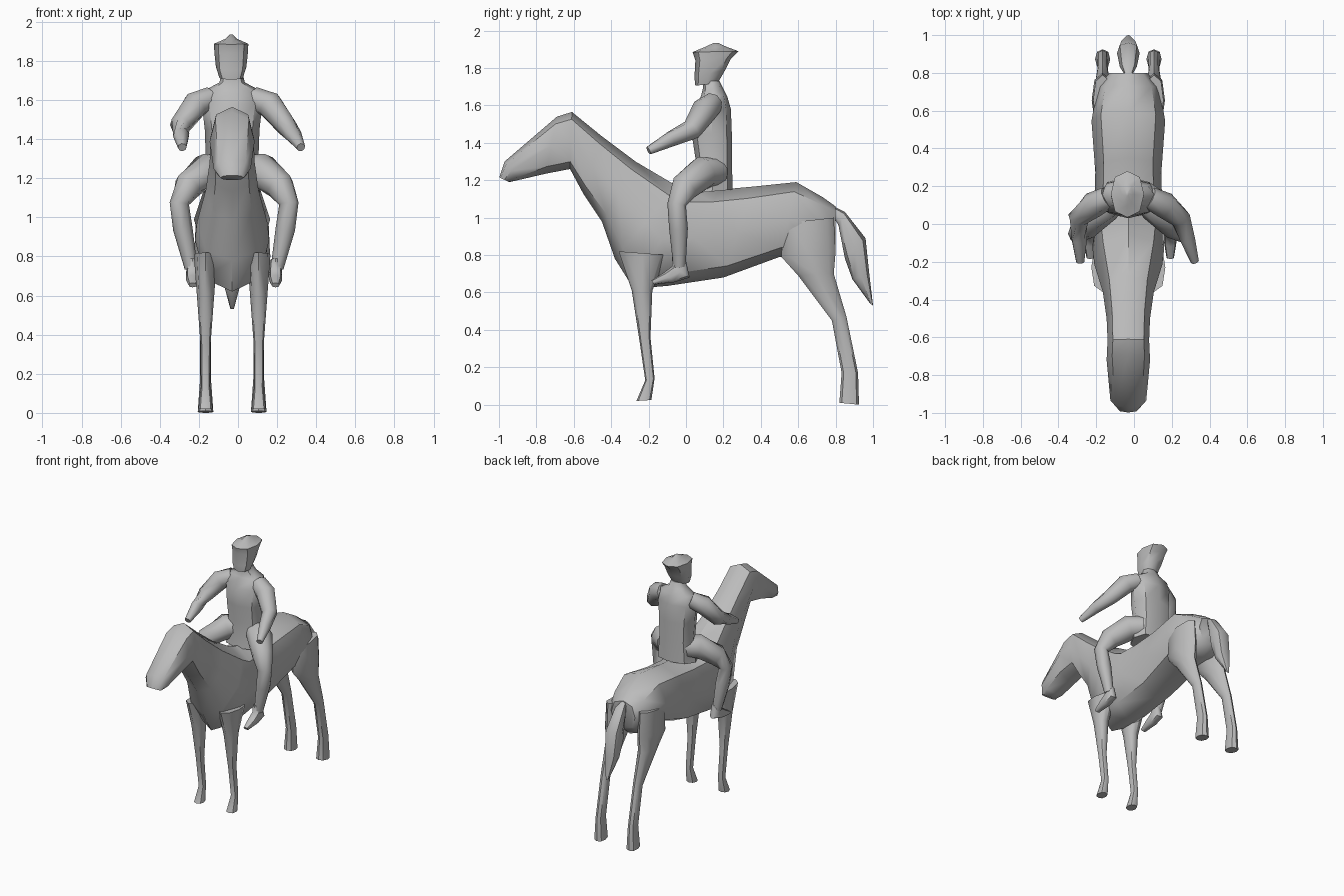
import bpy, bmesh, math
from mathutils import Vector

CX = -0.03   # the horse and rider sit slightly off centre
SIDES = 8

grey = bpy.data.materials.new("plain grey")
grey.diffuse_color = (0.5, 0.5, 0.5, 1)


def skin(name, rings):
    """Join a list of point rings into one closed, smooth surface."""
    bm = bmesh.new()
    loops = [[bm.verts.new(p) for p in r] for r in rings]
    for a, b in zip(loops, loops[1:]):
        for i in range(SIDES):
            j = (i + 1) % SIDES
            bm.faces.new((a[i], a[j], b[j], b[i]))
    bm.faces.new(loops[0])
    bm.faces.new(loops[-1])
    bmesh.ops.recalc_face_normals(bm, faces=bm.faces)
    mesh = bpy.data.meshes.new(name)
    bm.to_mesh(mesh)
    bm.free()
    mesh.materials.append(grey)
    ob = bpy.data.objects.new(name, mesh)
    bpy.context.collection.objects.link(ob)
    bpy.ops.object.select_all(action='DESELECT')
    ob.select_set(True)
    bpy.context.view_layer.objects.active = ob
    bpy.ops.object.shade_smooth_by_angle(angle=math.radians(50))


def oval(mid, u, v, power):
    pts = []
    for i in range(SIDES):
        a = 2 * math.pi * i / SIDES
        c, s = math.cos(a), math.sin(a)
        c = math.copysign(abs(c) ** power, c) if abs(c) > 1e-6 else 0
        s = math.copysign(abs(s) ** power, s) if abs(s) > 1e-6 else 0
        pts.append(mid + u * c + v * s)
    return pts


def profile(name, x, rows, power=0.85):
    """Rows: y, z of one edge, y, z of the other edge, half width in x."""
    rings = []
    for y1, z1, y2, z2, w in rows:
        a, b = Vector((x, y1, z1)), Vector((x, y2, z2))
        rings.append(oval((a + b) / 2, (a - b) / 2, Vector((w, 0, 0)), power))
    skin(name, rings)


def limb(name, rows):
    """Rows: x, y, z of the centre line and radius."""
    pts = [Vector(r[:3]) for r in rows]
    rings = []
    for i, p in enumerate(pts):
        t = (pts[min(i + 1, len(pts) - 1)] - pts[max(i - 1, 0)]).normalized()
        u = t.cross(Vector((0, 1, 0.3))).normalized()
        rings.append(oval(p, u * rows[i][3], t.cross(u) * rows[i][3], 0.95))
    skin(name, rings)


# Horse: head, neck and barrel in one sweep
profile("horse_body", CX, [
    (-0.998, 1.215, -0.945, 1.19, 0.06),
    (-0.97, 1.30, -0.90, 1.20, 0.095),
    (-0.69, 1.54, -0.75, 1.235, 0.115),
    (-0.61, 1.565, -0.62, 1.26, 0.11),
    (-0.45, 1.435, -0.55, 1.13, 0.115),
    (-0.27, 1.30, -0.45, 0.98, 0.135),
    (-0.05, 1.17, -0.38, 0.78, 0.18),
    (0.02, 1.15, -0.28, 0.62, 0.19),
    (0.18, 1.15, -0.10, 0.635, 0.18),
    (0.35, 1.165, 0.20, 0.68, 0.175),
    (0.59, 1.19, 0.50, 0.79, 0.195),
    (0.73, 1.11, 0.72, 0.78, 0.165),
    (0.80, 1.06, 0.80, 0.85, 0.10)])

profile("tail", CX, [
    (0.79, 1.06, 0.79, 1.00, 0.02),
    (0.85, 1.03, 0.815, 0.96, 0.045),
    (0.96, 0.89, 0.85, 0.78, 0.06),
    (0.98, 0.70, 0.89, 0.67, 0.05),
    (1.0, 0.53, 0.985, 0.54, 0.01)])

for side, label in ((-1, "left"), (1, "right")):
    # Horse legs
    profile(label + "_front_leg", CX + side * 0.136, [
        (-0.36, 0.82, -0.10, 0.80, 0.06),
        (-0.29, 0.61, -0.18, 0.61, 0.045),
        (-0.25, 0.35, -0.19, 0.36, 0.026),
        (-0.218, 0.13, -0.168, 0.14, 0.024),
        (-0.265, 0.02, -0.185, 0.025, 0.036)])
    profile(label + "_hind_leg", CX + side * 0.136, [
        (0.52, 0.97, 0.79, 1.00, 0.05),
        (0.51, 0.79, 0.80, 0.82, 0.058),
        (0.60, 0.69, 0.79, 0.70, 0.048),
        (0.78, 0.45, 0.858, 0.47, 0.028),
        (0.832, 0.17, 0.92, 0.17, 0.028),
        (0.82, 0.01, 0.925, 0.0, 0.04)])

    # Rider legs and feet
    lx = lambda d: -0.02 + side * d
    limb(label + "_rider_leg", [
        (lx(0.06), 0.16, 1.24, 0.08),
        (lx(0.14), 0.09, 1.24, 0.09),
        (lx(0.235), -0.01, 1.16, 0.075),
        (lx(0.28), -0.05, 1.07, 0.05),
        (lx(0.262), -0.04, 0.94, 0.05),
        (lx(0.22), -0.035, 0.74, 0.033)])
    profile(label + "_rider_foot", lx(0.212), [
        (-0.075, 0.79, 0.0, 0.77, 0.028),
        (-0.075, 0.74, 0.02, 0.68, 0.034),
        (-0.12, 0.705, -0.06, 0.655, 0.034),
        (-0.185, 0.665, -0.17, 0.642, 0.02)])

# Rider arms, bent forward with the hands held apart
for label, sx, elbow, hand in (("left", -0.14, -0.295, -0.285),
                               ("right", 0.08, 0.245, 0.322)):
    limb(label + "_rider_arm", [
        (sx, 0.14, 1.61, 0.06),
        ((sx + elbow) / 2, 0.10, 1.575, 0.07),
        (elbow, 0.03, 1.47, 0.055),
        ((elbow + hand) / 2, -0.08, 1.42, 0.042),
        (hand, -0.20, 1.358, 0.022)])

# Rider torso and neck
profile("rider_torso", CX, [
    (0.03, 1.13, 0.25, 1.15, 0.15),
    (0.05, 1.32, 0.245, 1.30, 0.135),
    (0.03, 1.45, 0.245, 1.45, 0.14),
    (0.04, 1.58, 0.24, 1.58, 0.155),
    (0.08, 1.65, 0.22, 1.65, 0.14),
    (0.09, 1.69, 0.20, 1.69, 0.065),
    (0.09, 1.73, 0.18, 1.73, 0.055)])

# Rider head flaring into a peaked cap
profile("rider_head_and_cap", -0.035, [
    (0.05, 1.705, 0.17, 1.72, 0.06),
    (0.045, 1.75, 0.21, 1.79, 0.078),
    (0.05, 1.84, 0.24, 1.85, 0.086),
    (0.035, 1.885, 0.28, 1.89, 0.088),
    (0.10, 1.912, 0.215, 1.914, 0.03),
    (0.15, 1.935, 0.17, 1.935, 0.008)])
